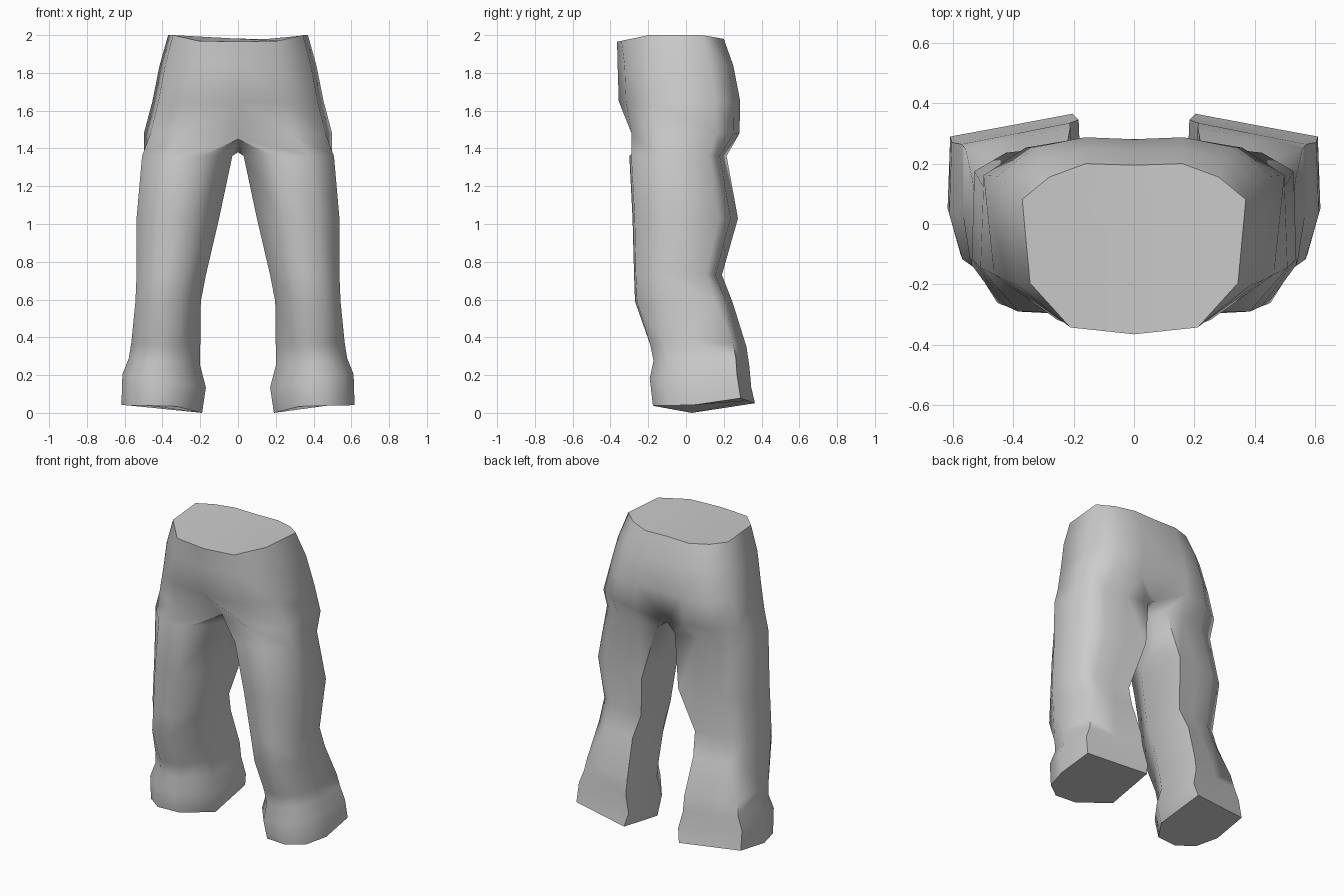
import bpy
import bmesh
from math import radians

cube = bpy.data.objects.get("Cube")
if cube:
    bpy.data.objects.remove(cube, do_unlink=True)

# Cloth colour
cloth = bpy.data.materials.new("grey cloth")
cloth.use_nodes = True
colour = (0.6, 0.6, 0.6, 1.0)
cloth.diffuse_color = colour
cloth.node_tree.nodes["Principled BSDF"].inputs["Base Color"].default_value = colour

# Half outlines of the hips, front centre round the side to back centre:
# across is a share of the half width, depth runs from front to back
WAIST_OUTLINE = [(0, 0), (.57, .04), (.93, .3), (1, .79), (.76, .92), (.43, 1), (0, .99)]
HIP_OUTLINE = [(0, 0), (.56, .06), (.93, .26), (1, .8), (.72, .95), (.36, 1), (0, .99)]

# Closed outlines of one leg, in the same order, ending on the inside
LEG_OUTLINE = [(.33, 0), (.74, .02), (1, .3), (.98, .82), (.74, .93), (.4, .96), (.08, 1), (0, .42)]
CUFF_OUTLINE = [(.32, .03), (.66, 0), (.9, .14), (1, .42), (.98, .86), (.5, .93), (.03, 1), (0, .38)]


def ring(bm, outline, inner, outer, front, back, height):
    """Fit an outline into a box; height is a function of across and depth."""
    return [bm.verts.new((inner + (outer - inner) * u,
                          front + (back - front) * v,
                          height(u, v))) for u, v in outline]


def bridge(bm, upper, lower, closed):
    """Join two rings with a band of quads."""
    count = len(upper)
    for i in range(count if closed else count - 1):
        j = (i + 1) % count
        bm.faces.new((upper[i], lower[i], lower[j], upper[j]))


def level(z, tilt=0.0):
    return lambda u, v: z + tilt * (u - 0.5)


bm = bmesh.new()

# Waist, dipping at the front and a little at the back
waist = ring(bm, WAIST_OUTLINE, 0, .37, -.365, .2,
             lambda u, v: 2 - .035 * max(0, 1 - v / .3) - .02 * max(0, v - .8) / .2)
bm.faces.new(waist)

# Hips
previous = waist
for z, width, front, back in [(1.84, .415, -.362, .25), (1.65, .453, -.356, .287)]:
    current = ring(bm, HIP_OUTLINE, 0, width, front, back, level(z))
    bridge(bm, previous, current, False)
    previous = current

# Crotch level: the centre points draw in under the body
crotch = ring(bm, HIP_OUTLINE, 0, .498, -.325, .283, level(1.48))
crotch[0].co = (0, -.17, 1.45)
crotch[-1].co = (0, .2, 1.41)
bridge(bm, previous, crotch, False)
crotch.append(bm.verts.new((0, .02, 1.38)))
previous = crotch

# Leg and flared cuff: height, tilt, inner, outer, front, back
leg_rings = [
    (1.36, 0, .03, .508, -.3, .215),
    (1.03, 0, .1, .537, -.283, .275),
    (.73, 0, .17, .537, -.275, .19),
    (.59, 0, .197, .543, -.27, .245),
]
cuff_rings = [
    (.36, .02, .2, .565, -.19, .32),
    (.27, .04, .2, .578, -.172, .335),
    (.17, .07, .17, .612, -.192, .345),
]
for outline, rings in ((LEG_OUTLINE, leg_rings), (CUFF_OUTLINE, cuff_rings)):
    for z, tilt, inner, outer, front, back in rings:
        current = ring(bm, outline, inner, outer, front, back, level(z, tilt))
        bridge(bm, previous, current, True)
        previous = current

# Hem, lowest at the inside and raised at the back
hem = ring(bm, CUFF_OUTLINE, .19, .617, -.175, .365,
           lambda u, v: .04 * u + .05 * max(0, v - .38) / .62
           + .035 * max(0, .38 - v) / .38 * (1 - u))
bridge(bm, previous, hem, True)
bm.faces.new(hem)

bmesh.ops.recalc_face_normals(bm, faces=bm.faces)
mesh = bpy.data.meshes.new("trousers")
bm.to_mesh(mesh)
bm.free()
mesh.materials.append(cloth)

trousers = bpy.data.objects.new("trousers", mesh)
bpy.context.collection.objects.link(trousers)

# Soft cloth with crisp waist and hems
bpy.ops.object.select_all(action='DESELECT')
trousers.select_set(True)
bpy.context.view_layer.objects.active = trousers
bpy.ops.object.shade_smooth_by_angle(angle=radians(68))

# Other half
mirror = trousers.modifiers.new("other_half", 'MIRROR')
mirror.use_axis = (True, False, False)
mirror.use_clip = True
mirror.merge_threshold = 0.001
